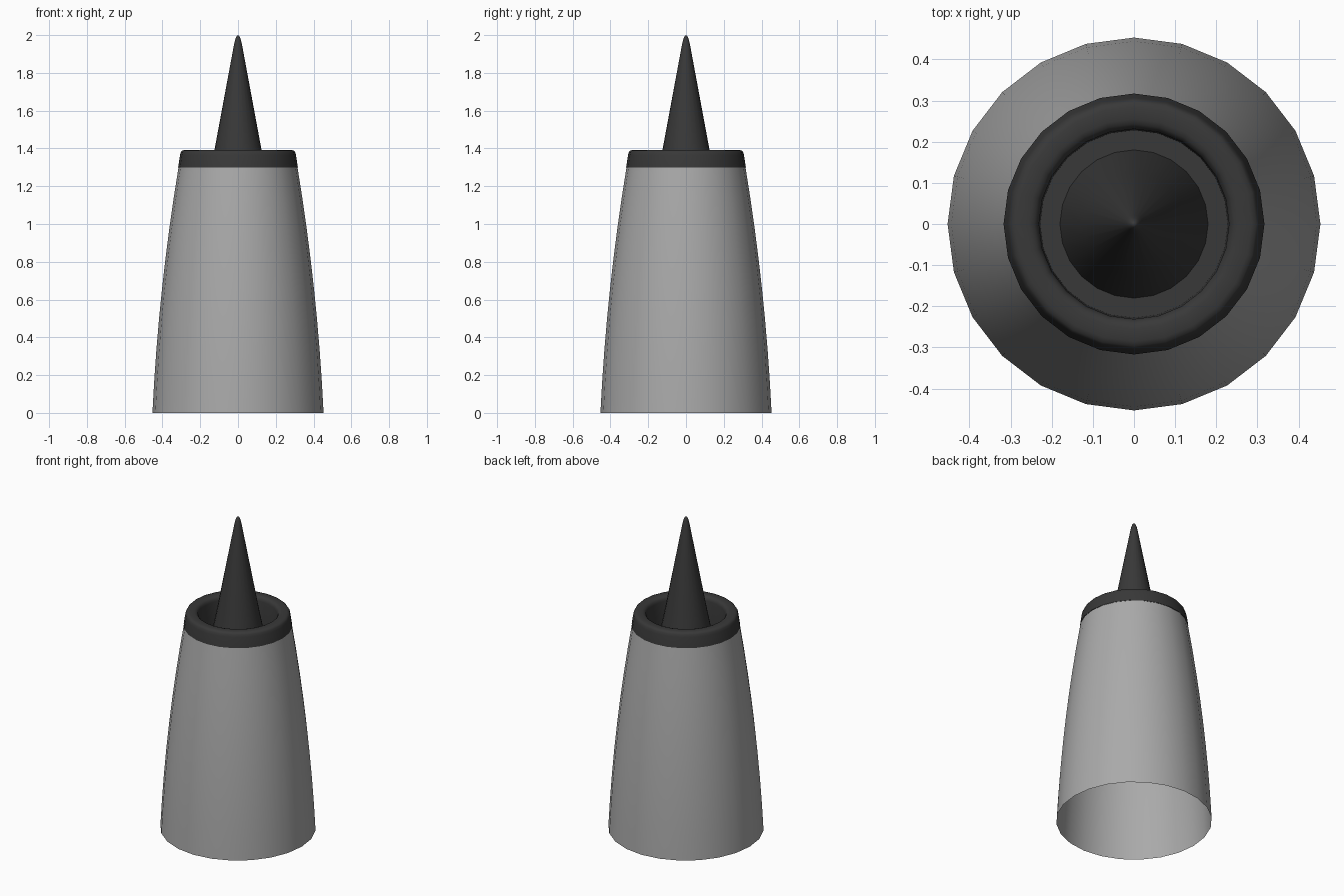
import bpy, bmesh, math

if "Cube" in bpy.data.objects:
    bpy.data.objects.remove(bpy.data.objects["Cube"])

SIDES = 24


def material(name, value):
    m = bpy.data.materials.new(name)
    m.diffuse_color = (value, value, value, 1)
    m.use_nodes = True
    m.node_tree.nodes["Principled BSDF"].inputs["Base Color"].default_value = m.diffuse_color
    return m


def lathe(name, profile, mat, angle=40):
    """Revolve (radius, z) points around z; a zero radius closes to a point."""
    bm = bmesh.new()
    rings = []
    for r, z in profile:
        if r == 0:
            rings.append([bm.verts.new((0, 0, z))] * SIDES)
        else:
            rings.append([bm.verts.new((r * math.cos(2 * math.pi * i / SIDES),
                                        r * math.sin(2 * math.pi * i / SIDES), z))
                          for i in range(SIDES)])
    for a, b in zip(rings, rings[1:]):
        for i in range(SIDES):
            j = (i + 1) % SIDES
            bm.faces.new(dict.fromkeys((a[i], a[j], b[j], b[i])))
    bm.normal_update()
    me = bpy.data.meshes.new(name)
    bm.to_mesh(me)
    bm.free()
    me.materials.append(mat)
    ob = bpy.data.objects.new(name, me)
    bpy.context.collection.objects.link(ob)
    bpy.ops.object.select_all(action='DESELECT')
    bpy.context.view_layer.objects.active = ob
    ob.select_set(True)
    bpy.ops.object.shade_smooth_by_angle(angle=math.radians(angle))
    return ob


grey = material("light grey", 0.40)
dark = material("charcoal", 0.040)

# Tapered, slightly bulging shell, open at the bottom
lathe("outer_shell", [(0.453 - 0.0477 * z - 0.045 * z * z, z)
                      for z in (1.3 * i / 8 for i in range(9))], grey)

# Rounded rim, inner wall and recessed floor
lathe("rim_cup", [(0.317, 1.30), (0.307, 1.365), (0.303, 1.38), (0.297, 1.388),
                  (0.285, 1.392), (0.255, 1.392), (0.243, 1.388), (0.235, 1.379),
                  (0.231, 1.365), (0.228, 1.12), (0.18, 1.12)], dark, 50)

# Central spike with a blunt tip
lathe("centre_spike", [(0.18, 1.12), (0.125, 1.39), (0.022, 1.945), (0.015, 1.977),
                       (0.008, 1.994), (0, 2.0)], dark, 60)
